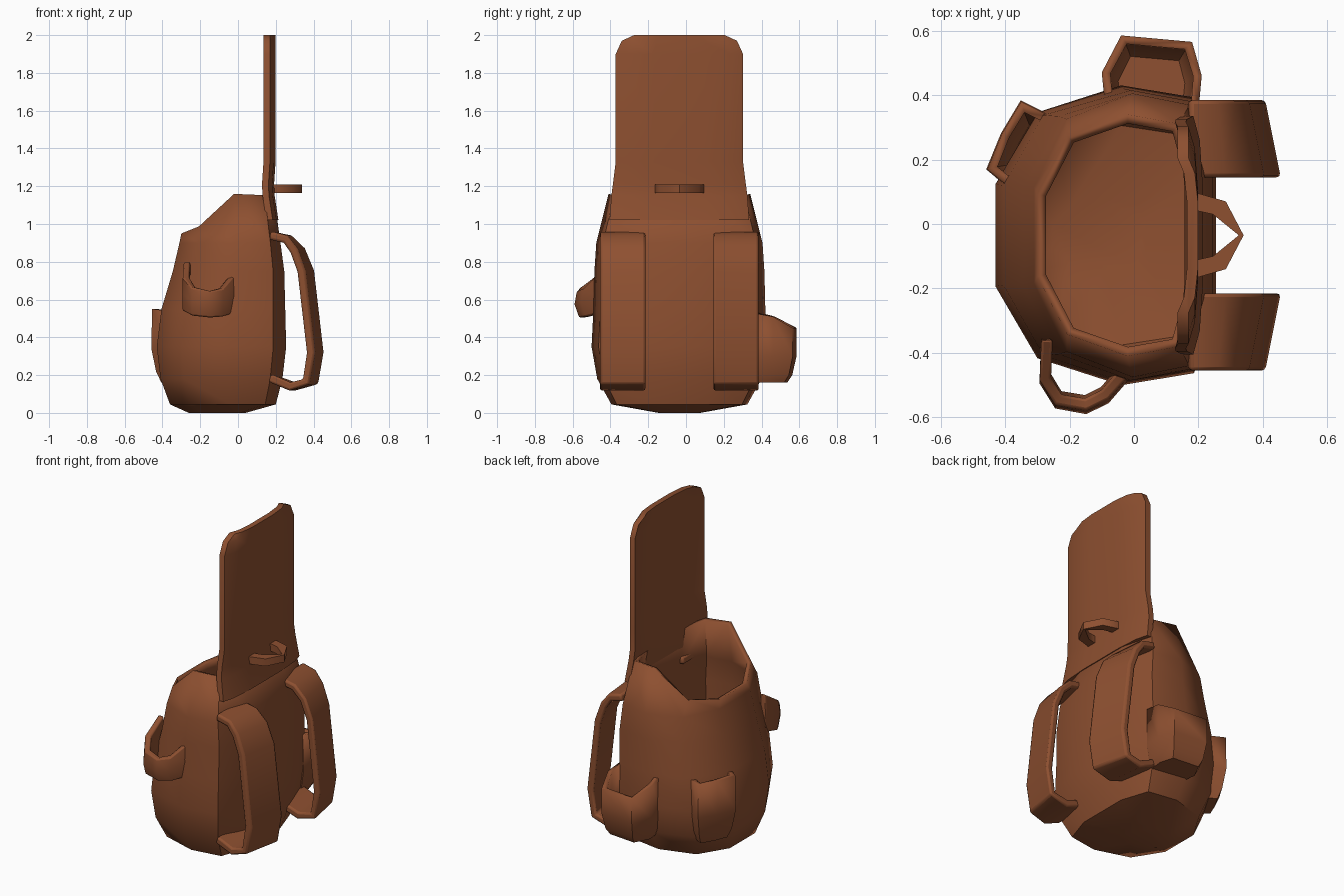
import bpy, bmesh, math
from mathutils import Vector

if "Cube" in bpy.data.objects:
    bpy.data.objects.remove(bpy.data.objects["Cube"])

leather = bpy.data.materials.new("brown_leather")
leather.diffuse_color = (0.27, 0.08, 0.03, 1)
leather.use_nodes = True
leather.node_tree.nodes["Principled BSDF"].inputs["Base Color"].default_value = leather.diffuse_color
YC = -0.035  # middle of the bag from side to side


def loft(name, rings, closed=True, caps=(True, True), wall=0, angle=50, bevel=0):
    """Skin a list of equal-length point rings; optionally give it a wall thickness."""
    bm = bmesh.new()
    vs = [[bm.verts.new(p) for p in r] for r in rings]
    n = len(rings[0])
    for a, b in zip(vs, vs[1:]):
        for i in range(n if closed else n - 1):
            j = (i + 1) % n
            bm.faces.new((a[i], a[j], b[j], b[i]))
    if closed and caps[0]:
        bm.faces.new(vs[0][::-1])
    if closed and caps[1]:
        bm.faces.new(vs[-1])
    bmesh.ops.recalc_face_normals(bm, faces=bm.faces)
    me = bpy.data.meshes.new(name)
    bm.to_mesh(me)
    bm.free()
    ob = bpy.data.objects.new(name, me)
    bpy.context.collection.objects.link(ob)
    me.materials.append(leather)
    if wall:
        m = ob.modifiers.new("wall", 'SOLIDIFY')
        m.thickness = abs(wall)
        m.offset = -1 if wall > 0 else 1
        m.use_even_offset = True
    if bevel:
        m = ob.modifiers.new("soft_edges", 'BEVEL')
        m.width, m.segments, m.angle_limit = bevel, 2, math.radians(60)
    bpy.ops.object.select_all(action='DESELECT')
    bpy.context.view_layer.objects.active = ob
    ob.select_set(True)
    bpy.ops.object.shade_smooth_by_angle(angle=math.radians(angle))
    return ob


def lerp_table(t, table):
    for (a, va), (b, vb) in zip(table, table[1:]):
        if t <= b:
            return va + (vb - va) * max(0, t - a) / (b - a)
    return table[-1][1]


def normals2d(path):
    """Unit normal at each point of a flat path."""
    out = []
    for i in range(len(path)):
        a, b = path[max(i - 1, 0)], path[min(i + 1, len(path) - 1)]
        d = Vector((b[0] - a[0], b[1] - a[1])).normalized()
        out.append((-d.y, d.x))
    return out


# --- body: ten-sided sack with an open, sloping mouth ---
half = [(-1, 0.34), (-0.62, 0.82), (0.14, 1), (0.8, 0.92), (1, 0.45)]
section = half + [(x, -y) for x, y in reversed(half)]
levels = [  # z, x min, x max, half depth
    (0.0, -0.26, 0.04, 0.11), (0.045, -0.36, 0.20, 0.36), (0.18, -0.41, 0.235, 0.435),
    (0.35, -0.43, 0.255, 0.465), (0.55, -0.405, 0.25, 0.455), (0.75, -0.345, 0.245, 0.45),
    (0.90, -0.31, 0.225, 0.44)]


def ring(z, x0, x1, h):
    return [((x0 + x1) / 2 + u * (x1 - x0) / 2, YC + v * h, z) for u, v in section]


rings = [ring(*l) for l in levels]
mouth = [(-0.3, 0.95), (-0.2, 0.99), (-0.02, 1.16), (0.2, 1.15)]
rings.append([(x, y, lerp_table(x, mouth)) for x, y, _ in ring(1, -0.30, 0.19, 0.375)])
loft("bag_body", rings, caps=(True, False), wall=0.028)

# --- flap: tall curved panel standing up from the back of the mouth ---
flap = [  # z, half width, x shift
    (1.02, 0.37, 0.015), (1.15, 0.36, -0.005), (1.21, 0.352, -0.008), (1.33, 0.337, 0),
    (1.9, 0.337, 0), (1.97, 0.305, 0), (2.0, 0.24, 0)]
across = [(-1, 0.135), (-0.8, 0.155), (-0.4, 0.165), (0.4, 0.165), (0.8, 0.155), (1, 0.135)]
loft("flap", [[(x + s, YC + t * w, z) for t, x in across] +
              [(x + s + 0.034, YC + t * w, z) for t, x in reversed(across)]
              for z, w, s in flap])

# --- shoulder straps: flat bands arching out from the back ---
strap = [(0.17, 0.94), (0.27, 0.92), (0.33, 0.86), (0.375, 0.75), (0.425, 0.32),
         (0.40, 0.165), (0.30, 0.14), (0.17, 0.185)]
for side, label in ((1, "left"), (-1, "right")):
    rings = []
    for (x, z), (nx, nz) in zip(strap, normals2d(strap)):
        k = 0.04 * min(1, max(0, (x - 0.2) / 0.15))  # inner edge stands further out
        r = []
        for w, s in ((0.18, 1), (0.42, 1), (0.42, -1), (0.18, -1)):
            dx = k * (0.22 - w) / 0.2
            r.append((x + dx + s * nx * 0.022, YC + side * w, z + s * nz * 0.022))
        rings.append(r)
    loft(label + "_shoulder_strap", rings, bevel=0.012)

# --- grab handle: pointed loop behind the flap ---
outer = [(0.16, 0.13), (0.20, 0.13), (0.285, 0.105), (0.34, 0.0)]
inner = [(0.16, 0.075), (0.20, 0.075), (0.245, 0.065), (0.325, 0.0)]
pairs = list(zip(outer, inner))
pairs += [((o[0], -o[1]), (i[0], -i[1])) for o, i in reversed(pairs[:-1])]
loft("grab_handle", [[(o[0], YC + o[1], 1.165), (o[0], YC + o[1], 1.21),
                      (i[0], YC + i[1], 1.21), (i[0], YC + i[1], 1.165)] for o, i in pairs])

# --- bottle holder: tilted band looping out of the front side ---
holder = [(-0.27, -0.36), (-0.275, -0.48), (-0.235, -0.545), (-0.15, -0.56),
          (-0.09, -0.53), (-0.03, -0.46)]
top = [0.80, 0.72, 0.665, 0.645, 0.66, 0.73]
low = [0.57, 0.54, 0.515, 0.505, 0.51, 0.53]
rings = []
for (x, y), (nx, ny), t, b in zip(holder, normals2d(holder), top, low):
    r = []
    for s, z, d in ((1, b, 0.012), (1, t, 0), (-1, t, 0), (-1, (t + b) / 2, -0.012), (-1, b, 0.012)):
        r.append((x + s * nx * 0.018, y + s * ny * 0.018 + d, z))
    rings.append(r)
loft("bottle_holder", rings, bevel=0.008)


# --- open pockets: curved pouches closed underneath by a floor ---
def pouch(name, outline, anchor, heights, rim, wall):
    ax, ay = anchor
    rings = [[(ax + (x - ax) * s, ay + (y - ay) * s, z) for x, y in outline] for z, s in heights]
    rings.append([(x, y, z) for (x, y), z in zip(outline, rim)])
    ob = loft(name, rings, closed=True, caps=(True, False), wall=wall)
    return ob


pouch("side_pocket",
      [(-0.09, 0.37), (-0.1, 0.47), (-0.04, 0.585), (0.18, 0.565), (0.21, 0.46), (0.2, 0.35)],
      (0.05, 0.36), [(0.16, 0.78), (0.2, 0.9), (0.3, 1.0)],
      [0.53, 0.51, 0.45, 0.45, 0.51, 0.53], 0.026)
pouch("front_pocket",
      [(-0.36, 0.09), (-0.455, 0.17), (-0.41, 0.28), (-0.35, 0.38), (-0.25, 0.33)],
      (-0.28, 0.2), [(0.16, 0.72), (0.22, 0.88), (0.34, 1.02)],
      [0.54, 0.55, 0.545, 0.54, 0.54], 0.026)
